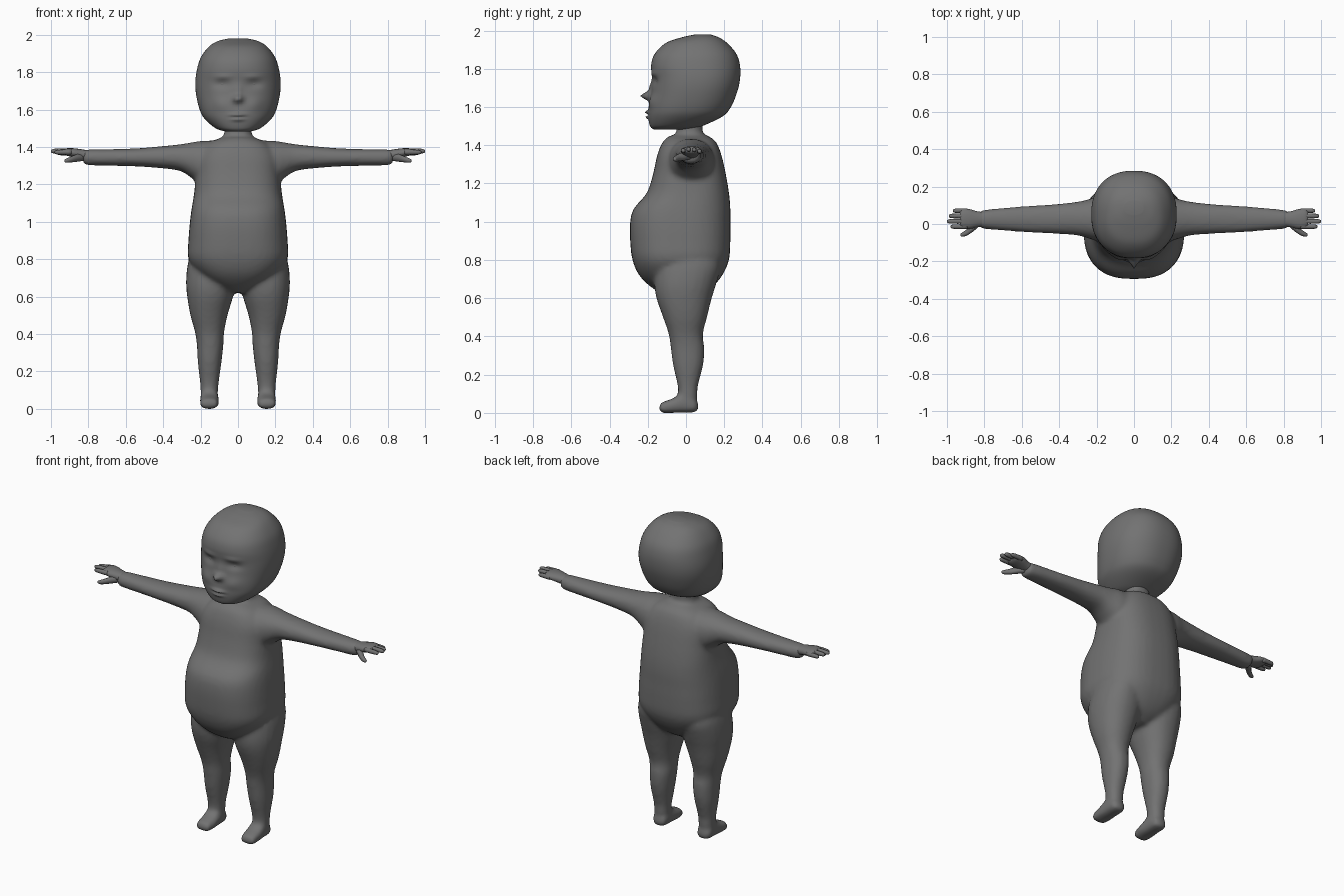
import bpy, bmesh, math
from mathutils import Vector

grey = bpy.data.materials.new("matte_grey")
grey.diffuse_color = (0.17, 0.17, 0.17, 1)


def spline(rows, steps):
    """Smoothly interpolate the rows of a section table."""
    out = []
    for i in range(len(rows) - 1):
        p = [rows[max(0, min(len(rows) - 1, i + k))] for k in (-1, 0, 1, 2)]
        for s in range(steps):
            t = s / steps
            out.append([0.5 * (2 * b + (c - a) * t + (2 * a - 5 * b + 4 * c - d) * t * t
                               + (3 * b - a - 3 * c + d) * t ** 3) for a, b, c, d in zip(*p)])
    return out + [list(rows[-1])]


def loft(bm, axis, rows, n=24, power=2.2, steps=3, side=1):
    """Closed tube along an axis; row = position, then low/high bounds on the other two axes."""
    rings = []
    for t, a0, a1, b0, b1 in spline(rows, steps):
        ring = []
        for k in range(n):
            ang = 2 * math.pi * k / n
            c, s = math.cos(ang), math.sin(ang)
            a = (a0 + a1) / 2 + (a1 - a0) / 2 * math.copysign(abs(c) ** (2 / power), c)
            b = (b0 + b1) / 2 + (b1 - b0) / 2 * math.copysign(abs(s) ** (2 / power), s)
            co = {"x": (t, a, b), "y": (a, t, b), "z": (a, b, t)}[axis]
            ring.append(bm.verts.new((co[0] * side, co[1], co[2])))
        rings.append(ring)
    for r, q in zip(rings, rings[1:]):
        for k in range(n):
            bm.faces.new((r[k], r[(k + 1) % n], q[(k + 1) % n], q[k]))
    bm.faces.new(rings[0])
    bm.faces.new(rings[-1])


def finish(bm, name):
    bmesh.ops.recalc_face_normals(bm, faces=bm.faces)
    for f in bm.faces:
        f.smooth = True
    mesh = bpy.data.meshes.new(name)
    bm.to_mesh(mesh)
    bm.free()
    mesh.materials.append(grey)
    ob = bpy.data.objects.new(name, mesh)
    bpy.context.collection.objects.link(ob)
    return ob


# Body: torso, neck, arms, legs and feet fused into one skin
bm = bmesh.new()
loft(bm, "z", [(0.62, -0.05, 0.05, -0.12, 0.08), (0.66, -0.13, 0.13, -0.185, 0.14),
               (0.72, -0.21, 0.21, -0.245, 0.19), (0.80, -0.265, 0.265, -0.28, 0.225),
               (0.90, -0.265, 0.265, -0.292, 0.232), (1.0, -0.257, 0.257, -0.292, 0.232),
               (1.07, -0.248, 0.248, -0.272, 0.232), (1.15, -0.235, 0.235, -0.205, 0.225),
               (1.25, -0.225, 0.225, -0.172, 0.208), (1.35, -0.215, 0.215, -0.15, 0.185),
               (1.42, -0.16, 0.16, -0.12, 0.155), (1.452, -0.08, 0.08, -0.08, 0.11)],
     n=40, power=2.6)
loft(bm, "z", [(1.38, -0.10, 0.10, -0.08, 0.11), (1.45, -0.08, 0.08, -0.055, 0.09),
               (1.49, -0.072, 0.072, -0.05, 0.088), (1.55, -0.08, 0.08, -0.05, 0.09)])
for side in (1, -1):
    # arm
    loft(bm, "x", [(0.12, -0.10, 0.15, 1.19, 1.435), (0.20, -0.09, 0.145, 1.20, 1.432),
                   (0.25, -0.075, 0.13, 1.235, 1.424), (0.31, -0.06, 0.118, 1.272, 1.414),
                   (0.42, -0.052, 0.106, 1.287, 1.403), (0.55, -0.046, 0.098, 1.296, 1.392),
                   (0.70, -0.035, 0.086, 1.30, 1.388), (0.81, -0.025, 0.074, 1.303, 1.386),
                   (0.83, -0.015, 0.062, 1.32, 1.38)], side=side)
    # leg
    loft(bm, "z", [(0.03, 0.11, 0.195, -0.04, 0.05), (0.09, 0.107, 0.20, -0.042, 0.06),
                   (0.14, 0.103, 0.203, -0.043, 0.062), (0.25, 0.088, 0.215, -0.068, 0.09),
                   (0.34, 0.078, 0.22, -0.08, 0.096), (0.41, 0.074, 0.23, -0.09, 0.088),
                   (0.50, 0.056, 0.255, -0.12, 0.11), (0.60, 0.026, 0.272, -0.155, 0.135),
                   (0.68, 0.012, 0.278, -0.165, 0.16), (0.77, 0.03, 0.27, -0.15, 0.18),
                   (0.84, 0.07, 0.25, -0.10, 0.15)], side=side)
    # foot
    loft(bm, "y", [(-0.14, 0.125, 0.185, 0.01, 0.04), (-0.125, 0.108, 0.20, 0.0, 0.056),
                   (-0.07, 0.102, 0.204, 0.0, 0.075), (-0.02, 0.104, 0.202, 0.0, 0.10),
                   (0.04, 0.108, 0.198, 0.002, 0.08), (0.064, 0.125, 0.18, 0.012, 0.05)],
         power=2.6, side=side)
body = finish(bm, "body")
skin = body.modifiers.new("fuse", "REMESH")
skin.mode = "VOXEL"
skin.voxel_size = 0.013
skin.use_smooth_shade = True
relax = body.modifiers.new("relax", "SMOOTH")
relax.factor = 0.5
relax.iterations = 5

# Hands: palm, four fingers and a lowered thumb
for side, label in ((1, "left"), (-1, "right")):
    bm = bmesh.new()
    loft(bm, "x", [(0.79, -0.012, 0.062, 1.325, 1.38), (0.84, -0.018, 0.068, 1.335, 1.388),
                   (0.88, -0.026, 0.08, 1.345, 1.393), (0.915, -0.022, 0.08, 1.353, 1.393),
                   (0.93, -0.012, 0.07, 1.362, 1.386)], n=16, side=side)
    for y, tip, z in ((0.071, 0.968, 1.368), (0.043, 0.99, 1.376),
                      (0.014, 1.0, 1.378), (-0.014, 0.98, 1.372)):
        w = 0.0125
        loft(bm, "x", [(0.89, y - w, y + w, z - 0.014, z + 0.014),
                       (tip - 0.03, y - w, y + w, z - 0.013, z + 0.013),
                       (tip - 0.008, y - 0.01, y + 0.01, z - 0.011, z + 0.010),
                       (tip, y - 0.005, y + 0.005, z - 0.006, z + 0.004)], n=8, side=side)
    loft(bm, "x", [(0.825, -0.01, 0.035, 1.325, 1.365), (0.86, -0.04, 0.01, 1.32, 1.362),
                   (0.89, -0.06, -0.025, 1.317, 1.35), (0.915, -0.068, -0.043, 1.315, 1.34),
                   (0.928, -0.064, -0.052, 1.32, 1.333)], n=10, side=side)
    finish(bm, label + "_hand")

# Head: rounded skull, then the face pushed in and out
bm = bmesh.new()
loft(bm, "z", [(1.483, -0.07, 0.07, -0.17, 0.03), (1.50, -0.12, 0.12, -0.188, 0.085),
               (1.55, -0.178, 0.178, -0.198, 0.19), (1.60, -0.205, 0.205, -0.195, 0.235),
               (1.68, -0.224, 0.224, -0.182, 0.268), (1.75, -0.228, 0.228, -0.178, 0.283),
               (1.82, -0.218, 0.218, -0.182, 0.282), (1.88, -0.198, 0.198, -0.162, 0.262),
               (1.935, -0.157, 0.157, -0.105, 0.215), (1.965, -0.11, 0.11, -0.02, 0.17),
               (1.98, -0.05, 0.05, 0.05, 0.125)], n=96, power=2.3, steps=7)
# bumps: x, z, spread in x, spread in z, push forward
bumps = ((0, 1.658, 0.024, 0.020, 0.052), (0, 1.70, 0.018, 0.030, 0.012),
         (0, 1.572, 0.034, 0.009, 0.018), (0, 1.547, 0.028, 0.008, 0.015),
         (0, 1.56, 0.035, 0.004, -0.010), (0.085, 1.735, 0.042, 0.022, -0.014),
         (0.08, 1.775, 0.045, 0.012, 0.007), (0.09, 1.63, 0.045, 0.035, 0.010))
for v in bm.verts:
    x, y, z = v.co
    if y < 0.02:
        for bx, bz, sx, sz, push in bumps:
            v.co.y -= push * math.exp(-((abs(x) - bx) / sx) ** 2 - ((z - bz) / sz) ** 2)
finish(bm, "head")

# Eyes: almond lids set in the sockets
for side, label in ((1, "left"), (-1, "right")):
    bm = bmesh.new()
    bmesh.ops.create_uvsphere(bm, u_segments=20, v_segments=12, radius=1)
    for v in bm.verts:
        a = v.co.x
        v.co = Vector((side * (0.083 + 0.043 * a), -0.138 + 0.018 * v.co.y + 0.012 * a,
                       1.735 + 0.017 * v.co.z * (1 - 0.4 * a * a) + 0.003 * a))
    finish(bm, label + "_eye")
